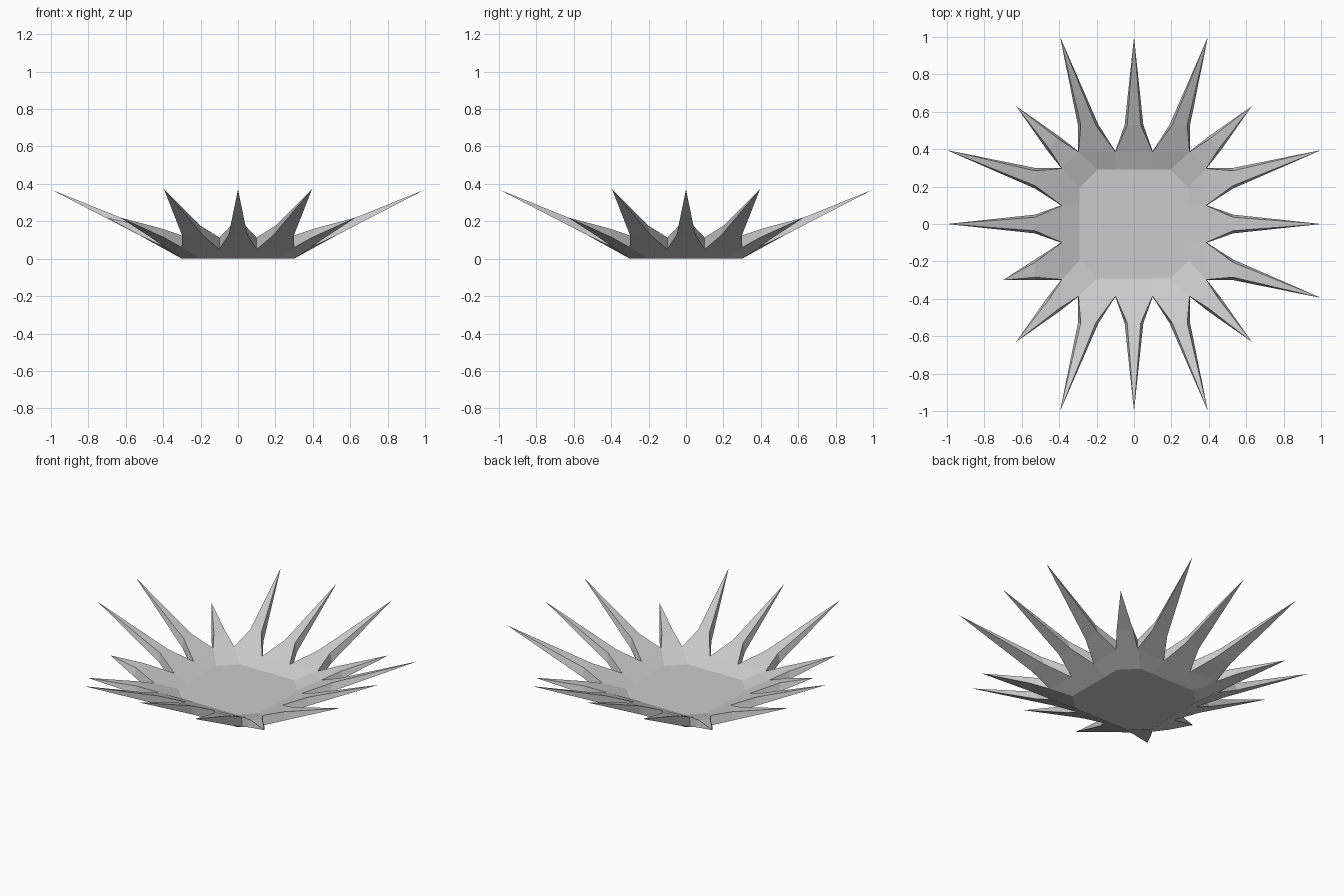
import bpy, bmesh
from math import pi
from mathutils import Vector, Matrix

if "Cube" in bpy.data.objects:
    bpy.data.objects.remove(bpy.data.objects["Cube"])

# One quarter of the rosette (the +y side plus one corner)
FLOOR = [(-.2, .3), (-.1, .3), (.1, .3), (.2, .3)]
NOTCH = [(-.3, .39), (-.1, .39), (.1, .39), (.3, .39)]
# spike: left shoulder, right shoulder, tip, shoulder heights (below, above)
SPIKES = [
    ((-.30, .53), (-.19, .53), (-.395, 1.0, .37), .127, .18),
    ((-.05, .53), (.05, .53), (0, 1.0, .37), .127, .18),
    ((.19, .53), (.30, .53), (.395, 1.0, .37), .127, .18),
    ((.395, .465), (.465, .395), (.63, .63, .22), .113, .16),
]
BROKEN_TIP = (-.30, .70, .22)

bm = bmesh.new()
floor, notch, spikes = [], [], []
for q in range(4):
    rot = Matrix.Rotation(-q * pi / 2, 3, 'Z')

    def vert(x, y, z):
        return bm.verts.new(rot @ Vector((x, y, z)))

    # each entry is a (lower, upper) vertex pair
    for (x, y), (nx, ny) in zip(FLOOR, NOTCH):
        floor.append((vert(x, y, 0), vert(x * .97, y * .97, .073)))
        nz = .05 if abs(nx) < .2 else .06
        notch.append((vert(nx, ny, nz), vert(nx * .99, ny * .99, nz + .063)))
    for i, (a, b, tip, low, high) in enumerate(SPIKES):
        if q == 3 and i == 0:
            tip = BROKEN_TIP
        a, b = Vector(a), Vector(b)
        inset = (b - a) * .14
        left = (vert(*a, low), vert(*(a + inset), high))
        right = (vert(*b, low), vert(*(b - inset), high))
        spikes.append((left, right, vert(*tip)))

# Flat floor, under and upper side
for side in (0, 1):
    bm.faces.new([f[side] for f in floor])

# Spikes: root panel, shoulder panel and point on both sides, closed by edge walls
n = len(spikes)
for i, (left, right, tip) in enumerate(spikes):
    j = (i + 1) % n
    for s in (0, 1):
        bm.faces.new((floor[i][s], floor[j][s], notch[j][s], notch[i][s]))
        bm.faces.new((notch[i][s], notch[j][s], right[s], left[s]))
        bm.faces.new((left[s], right[s], tip))
    for nt, sh in ((notch[i], left), (notch[j], right)):
        bm.faces.new((nt[0], nt[1], sh[1], sh[0]))
        bm.faces.new((sh[0], sh[1], tip))

bmesh.ops.recalc_face_normals(bm, faces=bm.faces)
mesh = bpy.data.meshes.new("spiky_leaf_rosette")
bm.to_mesh(mesh)
bm.free()
obj = bpy.data.objects.new("spiky_leaf_rosette", mesh)
bpy.context.collection.objects.link(obj)
